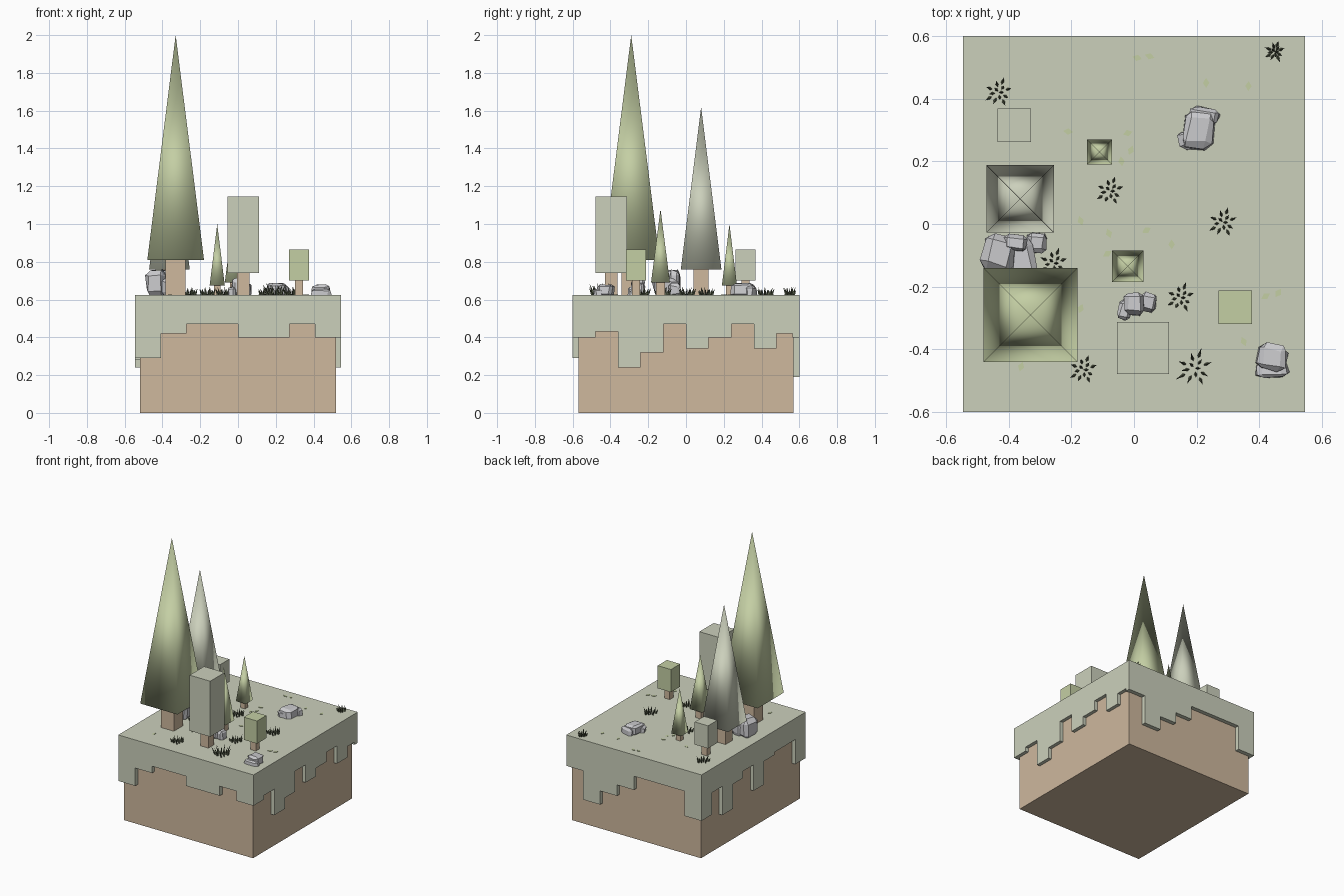
import bpy, bmesh, math, random
from mathutils import Matrix, Vector

random.seed(4)
default = bpy.data.objects.get("Cube")
if default:
    bpy.data.objects.remove(default, do_unlink=True)

GROUND = 0.625
HALF_X, HALF_Y = 0.545, 0.6


def material(name, color):
    mat = bpy.data.materials.new(name)
    mat.use_nodes = True
    rgba = (*color, 1)
    mat.diffuse_color = rgba
    mat.node_tree.nodes["Principled BSDF"].inputs["Base Color"].default_value = rgba
    return mat


SAGE = material("sage_grass", (0.6, 0.63, 0.5))
GREEN = material("leaf_green", (0.55, 0.62, 0.37))
EARTH = material("earth_brown", (0.62, 0.48, 0.34))
STONE = material("stone_grey", (0.6, 0.6, 0.62))
DARK = material("dark_grass", (0.1, 0.12, 0.07))


def finish(name, bm, mat, smooth=False):
    bmesh.ops.recalc_face_normals(bm, faces=bm.faces)
    mesh = bpy.data.meshes.new(name)
    bm.to_mesh(mesh)
    bm.free()
    mesh.materials.append(mat)
    for poly in mesh.polygons:
        poly.use_smooth = smooth
    obj = bpy.data.objects.new(name, mesh)
    bpy.context.collection.objects.link(obj)
    return obj


def box(name, x, y, width, depth, bottom, top, mat):
    bm = bmesh.new()
    place = Matrix.Translation((x, y, (bottom + top) / 2))
    size = Matrix.Diagonal((width, depth, top - bottom, 1))
    bmesh.ops.create_cube(bm, size=1, matrix=place @ size)
    return finish(name, bm, mat)


def trunk(name, x, y, width, top):
    box(name + "_trunk", x, y, width, width, GROUND - 0.01, top, EARTH)


def pyramid_tree(name, x, y, width, bottom, top, trunk_width, mat):
    bm = bmesh.new()
    place = Matrix.Translation((x, y, (bottom + top) / 2)) @ Matrix.Rotation(math.pi / 4, 4, "Z")
    bmesh.ops.create_cone(bm, segments=4, cap_ends=True, radius1=width / math.sqrt(2),
                          radius2=0, depth=top - bottom, matrix=place)
    finish(name + "_crown", bm, mat, smooth=True)
    trunk(name, x, y, trunk_width, bottom)


def block_tree(name, x, y, width, bottom, top, trunk_width, mat):
    box(name + "_crown", x, y, width, width, bottom, top, mat)
    trunk(name, x, y, trunk_width, bottom)


def fringe(name, drops, length, angle, edge):
    """Stepped turf hanging down one side, as an extruded outline."""
    step = length / len(drops)
    outline = [(length / 2, 0.48), (-length / 2, 0.48)]
    for i, drop in enumerate(drops):
        left = -length / 2 + i * step
        outline += [(left, drop), (left + step, drop)]
    bm = bmesh.new()
    face = bm.faces.new([bm.verts.new((u, 0, z)) for u, z in outline])
    extruded = bmesh.ops.extrude_face_region(bm, geom=[face])["geom"]
    moved = [v for v in extruded if isinstance(v, bmesh.types.BMVert)]
    bmesh.ops.translate(bm, verts=moved, vec=(0, 0.035, 0))
    bmesh.ops.remove_doubles(bm, verts=bm.verts, dist=0.0001)
    turn = Matrix.Rotation(math.radians(angle), 4, "Z")
    bmesh.ops.transform(bm, verts=bm.verts, matrix=turn @ Matrix.Translation((0, -edge, 0)))
    finish(name, bm, SAGE)


# Earth block, turf slab and its stepped edges
box("earth_block", 0, 0, 1.04, 1.14, 0, 0.6, EARTH)
box("turf_slab", 0, 0, HALF_X * 2, HALF_Y * 2, 0.48, GROUND, SAGE)
fringe("front_turf_edge", [0.29, 0.42, 0.47, 0.47, 0.4, 0.4, 0.47, 0.4], HALF_X * 2, 0, HALF_Y)
fringe("left_turf_edge", [0.4, 0.43, 0.24, 0.32, 0.47, 0.34, 0.4, 0.47, 0.34, 0.42],
       HALF_Y * 2, 90, HALF_X)
fringe("back_turf_edge", [0.4, 0.19, 0.29, 0.37, 0.47, 0.47, 0.47, 0.29], HALF_X * 2, 180, HALF_Y)
fringe("right_turf_edge", [0.29, 0.45, 0.24, 0.42, 0.47, 0.28, 0.45, 0.47, 0.47, 0.29],
       HALF_Y * 2, 270, HALF_X)

# Trees
pyramid_tree("tall_pine", -0.33, -0.29, 0.3, 0.81, 2.0, 0.105, GREEN)
pyramid_tree("pale_pine", -0.363, 0.08, 0.215, 0.76, 1.62, 0.08, SAGE)
pyramid_tree("back_sapling", -0.11, 0.23, 0.08, 0.675, 1.0, 0.035, GREEN)
pyramid_tree("middle_sapling", -0.02, -0.135, 0.1, 0.69, 1.08, 0.045, GREEN)
block_tree("tall_block_tree", 0.028, -0.395, 0.166, 0.74, 1.145, 0.065, SAGE)
block_tree("green_block_tree", 0.323, -0.265, 0.107, 0.7, 0.865, 0.042, GREEN)
block_tree("pale_block_tree", -0.382, 0.315, 0.107, 0.7, 0.865, 0.042, SAGE)


def rocks(name, stones):
    """Cluster of chipped, tilted boulders: x, y, width, depth, height."""
    bm = bmesh.new()
    for x, y, width, depth, height in stones:
        part = bmesh.new()
        bmesh.ops.create_cube(part, size=1)
        bmesh.ops.bevel(part, geom=part.edges[:], offset=0.2, segments=1, affect="EDGES")
        for vert in part.verts:
            vert.co += Vector([random.uniform(-0.06, 0.06) for _ in range(3)])
        turn = Matrix.Rotation(random.uniform(-0.25, 0.25), 4, "Z")
        place = Matrix.Translation((x, y, GROUND + height / 2 - 0.005))
        size = Matrix.Diagonal((width, depth, height + 0.01, 1))
        bmesh.ops.transform(part, verts=part.verts, matrix=place @ turn @ size)
        piece = bpy.data.meshes.new("piece")
        part.to_mesh(piece)
        part.free()
        bm.from_mesh(piece)
        bpy.data.meshes.remove(piece)
    finish(name, bm, STONE)


# Rocks
rocks("back_rocks", [(0.205, 0.3, 0.1, 0.12, 0.065), (0.225, 0.345, 0.09, 0.05, 0.045),
                     (0.18, 0.27, 0.07, 0.06, 0.04)])
rocks("front_rock", [(0.44, -0.425, 0.09, 0.08, 0.055), (0.44, -0.465, 0.1, 0.05, 0.03)])
rocks("middle_rocks", [(0.0, -0.255, 0.06, 0.07, 0.09), (0.045, -0.25, 0.05, 0.06, 0.06),
                       (-0.03, -0.275, 0.04, 0.06, 0.04)])
rocks("large_rocks", [(-0.43, -0.09, 0.1, 0.12, 0.125), (-0.36, -0.11, 0.09, 0.12, 0.09),
                      (-0.31, -0.06, 0.06, 0.06, 0.06), (-0.38, -0.06, 0.08, 0.05, 0.13)])


def tuft(name, x, y, radius, height):
    bm = bmesh.new()
    for i in range(13):
        angle = i * 2.4
        reach = radius * math.sqrt((i + 0.5) / 13)
        tall = height * random.uniform(0.6, 1)
        lean = Matrix.Rotation(angle, 4, "Z") @ Matrix.Rotation(0.5 * reach / radius, 4, "Y")
        place = Matrix.Translation((x + reach * 0.8 * math.cos(angle),
                                    y + reach * 0.8 * math.sin(angle), GROUND))
        flat = Matrix.Diagonal((1, 0.6, 1, 1))
        bmesh.ops.create_cone(bm, segments=4, cap_ends=True, radius1=0.008, radius2=0, depth=tall,
                              matrix=place @ lean @ flat @ Matrix.Translation((0, 0, tall / 2)))
    finish(name, bm, DARK)


# Grass tufts
for x, y in [(-0.43, 0.42), (0.45, 0.55), (-0.075, 0.105), (0.285, 0.005),
             (0.15, -0.235), (-0.255, -0.125), (-0.16, -0.465)]:
    tuft("grass_tuft", x, y, 0.028 if y > 0.5 else 0.045, 0.045)
tuft("large_grass_tuft", 0.195, -0.46, 0.055, 0.07)

# Fallen leaves lying on the turf
bm = bmesh.new()
for x, y in [(0.05, 0.535), (0.01, 0.53), (0.23, 0.45), (0.365, 0.44), (-0.21, 0.295),
             (-0.02, 0.29), (-0.01, 0.235), (-0.04, 0.2), (-0.17, 0.01), (-0.08, -0.03),
             (0.04, -0.02), (0.12, -0.065), (-0.085, -0.095), (-0.17, -0.27),
             (0.42, -0.23), (0.46, -0.22), (0.35, -0.375), (-0.36, -0.455)]:
    spin = Matrix.Rotation(random.uniform(0, math.pi), 4, "Z")
    shape = Matrix.Diagonal((1, 0.65, 1, 1))
    bmesh.ops.create_cone(bm, segments=4, cap_ends=True, radius1=0.016, radius2=0.016, depth=0.004,
                          matrix=Matrix.Translation((x, y, GROUND + 0.001)) @ spin @ shape)
finish("fallen_leaves", bm, GREEN)
